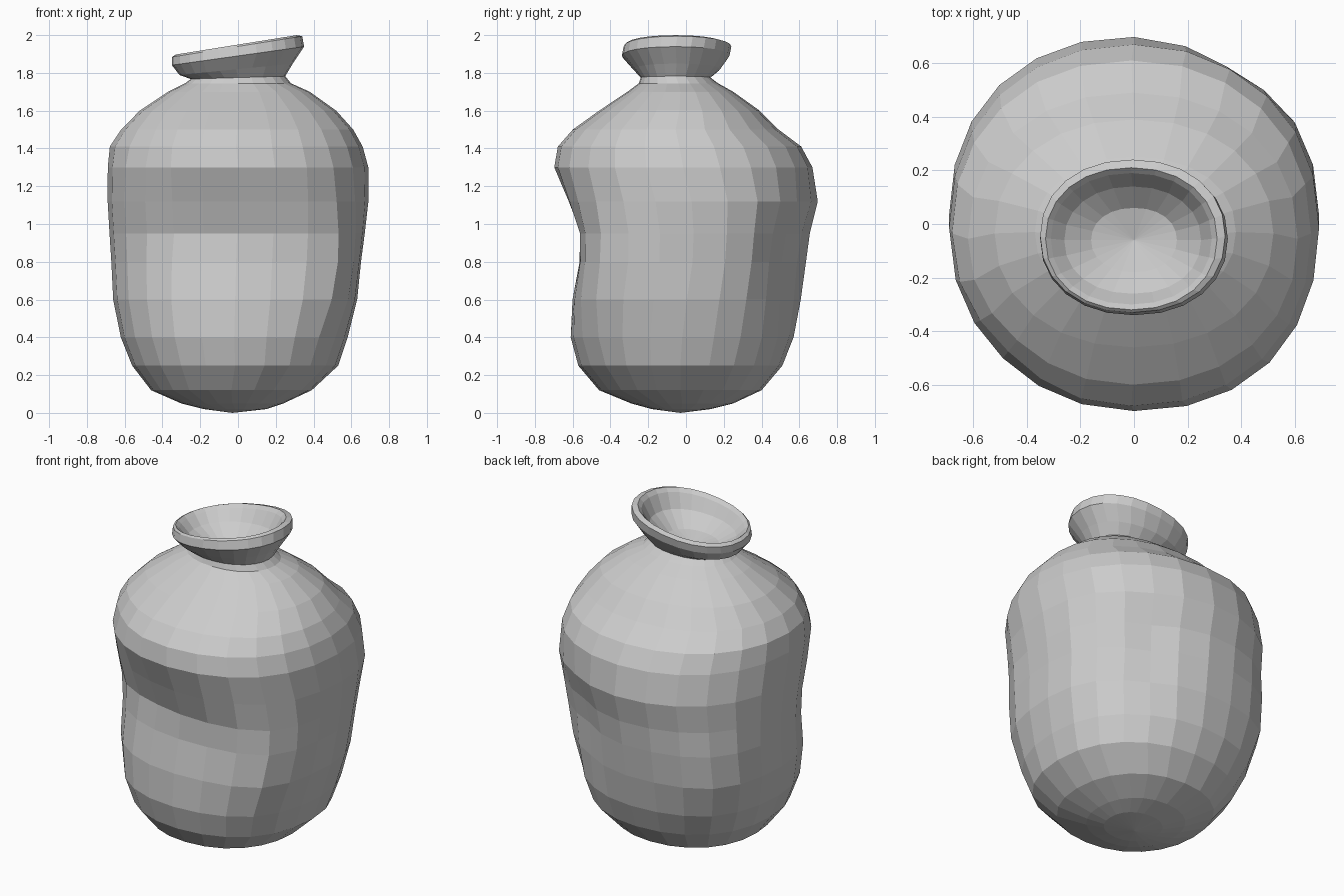
import bpy
import bmesh
import math

SIDES = 24
SQUARENESS = .93

default_cube = bpy.data.objects.get("Cube")
if default_cube:
    bpy.data.objects.remove(default_cube, do_unlink=True)

# One plain clay colour
clay = bpy.data.materials.new("grey clay")
clay.use_nodes = True
clay.diffuse_color = (0.6, 0.6, 0.6, 1)
clay.node_tree.nodes["Principled BSDF"].inputs["Base Color"].default_value = (0.6, 0.6, 0.6, 1)

# Body rings: height, x range, y range
BODY = [
    (.02, -.18, .15, -.18, .13),
    (.05, -.3, .24, -.29, .25),
    (.12, -.46, .39, -.46, .4),
    (.25, -.56, .53, -.57, .51),
    (.4, -.62, .58, -.61, .57),
    (.6, -.66, .63, -.6, .61),
    (.8, -.67, .65, -.57, .64),
    (.95, -.68, .67, -.58, .66),
    (1.12, -.69, .69, -.64, .7),
    (1.3, -.69, .69, -.7, .67),
    (1.41, -.68, .66, -.68, .61),
    (1.5, -.62, .61, -.6, .49),
    (1.6, -.52, .52, -.46, .39),
    (1.7, -.37, .38, -.31, .25),
    (1.745, -.28, .28, -.25, .17),
]

# Flared neck, lip and inner bowl: the same, plus sideways tilt
NECK = [
    (1.745, -.28, .28, -.25, .17, 0),
    (1.775, -.25, .25, -.24, .13, .03),
    (1.82, -.31, .29, -.28, .18, .1),
    (1.89, -.35, .35, -.34, .23, .14),
    (1.94, -.35, .34, -.33, .24, .16),
    (1.95, -.33, .31, -.32, .21, .16),
    (1.93, -.31, .29, -.3, .19, .16),
    (1.86, -.26, .25, -.26, .14, .1),
    (1.79, -.16, .16, -.18, .06, .04),
]

# Soft dents in the wall (negative depth swells it outwards):
# direction in degrees, height, angular width, height width, depth
DENTS = [
    (-108, 1, 26, .18, .05),
    (58, .82, 20, .33, .07),
    (-45, .78, 22, .33, -.085),
    (135, .62, 22, .3, -.05),
    (-135, 1.42, 25, .12, .035),
]


def rounded(value):
    return math.copysign(abs(value) ** SQUARENESS, value)


def ring_points(z, left, right, front, back, tilt=0):
    """Rounded cross-section, pressed in or swollen by the dents."""
    points = []
    for i in range(SIDES):
        angle = math.tau * i / SIDES
        x = (left + right) / 2 + (right - left) / 2 * rounded(math.cos(angle))
        y = (front + back) / 2 + (back - front) / 2 * rounded(math.sin(angle))
        press = 1
        for direction, height, spread, tall, depth in DENTS:
            turn = (math.degrees(angle) - direction + 180) % 360 - 180
            press -= depth / .65 * math.exp(-(turn / spread) ** 2 - ((z - height) / tall) ** 2)
        points.append((x * press, y * press, z + tilt * x))
    return points


def loft(name, rows, start=None, end=None):
    """Skin the rings and close either end with a fan to a point."""
    bm = bmesh.new()
    loops = [[bm.verts.new(p) for p in ring_points(*row)] for row in rows]
    for low, high in zip(loops, loops[1:]):
        for i in range(SIDES):
            j = (i + 1) % SIDES
            bm.faces.new((low[i], low[j], high[j], high[i]))
    for tip, loop, flip in ((start, loops[0], True), (end, loops[-1], False)):
        if tip:
            centre = bm.verts.new(tip)
            for i in range(SIDES):
                a, b = loop[i], loop[(i + 1) % SIDES]
                bm.faces.new((b, a, centre) if flip else (a, b, centre))
    mesh = bpy.data.meshes.new(name)
    bm.to_mesh(mesh)
    bm.free()
    mesh.materials.append(clay)
    obj = bpy.data.objects.new(name, mesh)
    bpy.context.collection.objects.link(obj)


# Bulging body with a rounded base
loft("pot_body", BODY, start=(-.03, -.03, 0))

# Tilted lip that rolls over into a bowl
loft("pot_neck", NECK, end=(0, -.06, 1.76))
